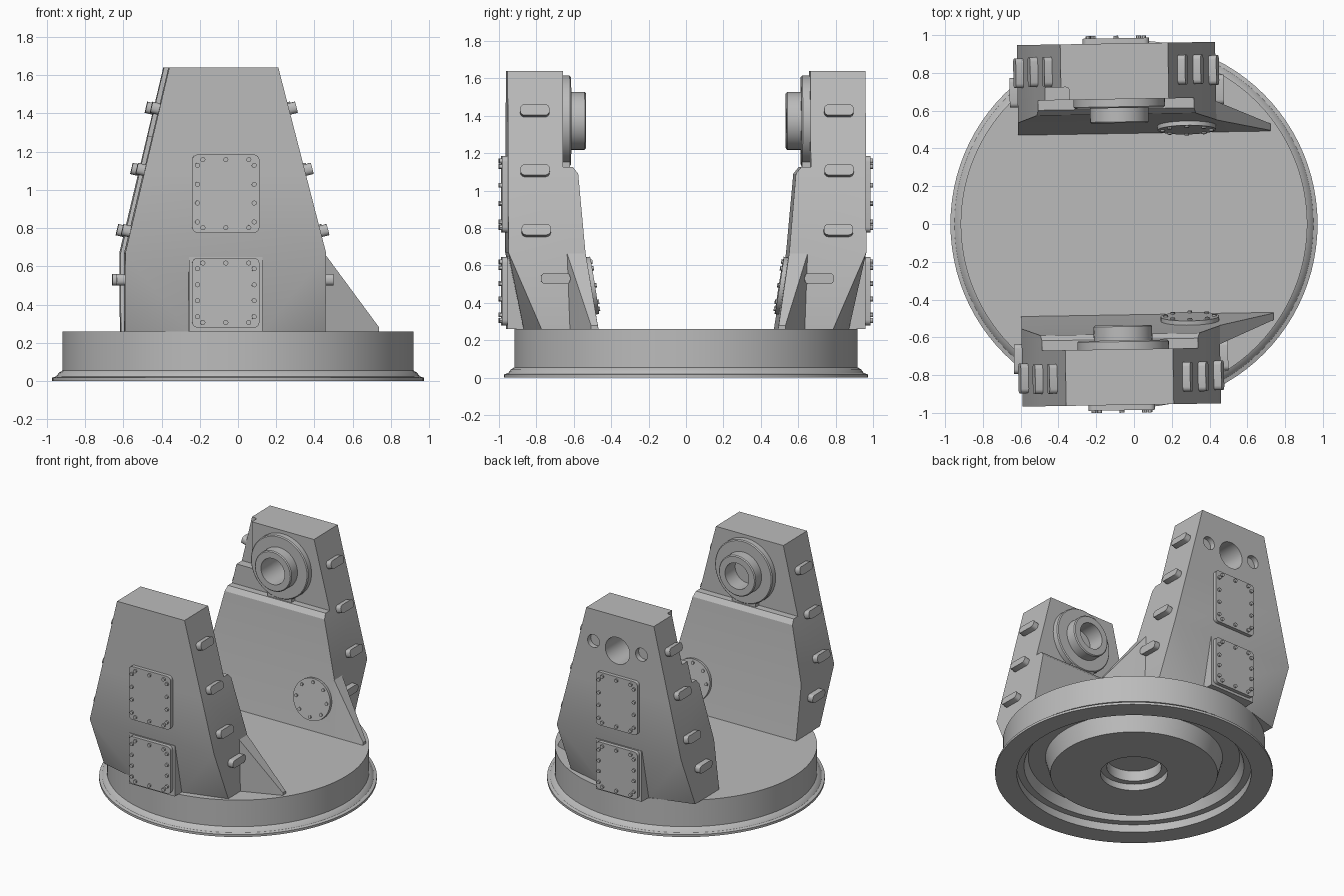
import bpy, bmesh, math
from mathutils import Matrix, Vector

cube = bpy.data.objects.get("Cube")
if cube:
    bpy.data.objects.remove(cube, do_unlink=True)

grey = bpy.data.materials.new("machine_grey")
grey.use_nodes = True
GREY = (0.5, 0.5, 0.5, 1)
grey.diffuse_color = GREY
grey.node_tree.nodes["Principled BSDF"].inputs["Base Color"].default_value = GREY

TURN = Matrix.Rotation(0.0165, 4, 'Z')
MIRROR = Matrix.Scale(-1, 4, (0, 1, 0))
SIDES = {"rear": TURN, "front": TURN @ MIRROR}
CX = -0.08  # arm centre line


def make(name, bm, matrix=Matrix()):
    mesh = bpy.data.meshes.new(name)
    copy = bm.copy()
    copy.transform(matrix)
    bmesh.ops.recalc_face_normals(copy, faces=copy.faces)
    copy.to_mesh(mesh)
    copy.free()
    mesh.materials.append(grey)
    obj = bpy.data.objects.new(name, mesh)
    bpy.context.collection.objects.link(obj)
    return obj


def pair(name, bm):
    """One copy of a part for each arm."""
    return {side: make(side + "_" + name, bm, m) for side, m in SIDES.items()}


def box(bm, centre, size, axis=1, radius=0.0, tilt=0.0):
    """Box whose edges along one axis are rounded."""
    tmp = bmesh.new()
    bmesh.ops.create_cube(tmp, size=1, matrix=Matrix.Diagonal((*size, 1)))
    if radius:
        edges = [e for e in tmp.edges
                 if abs((e.verts[0].co - e.verts[1].co)[axis]) > 1e-5]
        bmesh.ops.bevel(tmp, geom=edges, offset=radius, segments=4,
                        profile=0.5, affect='EDGES')
    tmp.transform(Matrix.Translation(centre) @ Matrix.Rotation(tilt, 4, 'Y'))
    mesh = bpy.data.meshes.new("tmp")
    tmp.to_mesh(mesh)
    bm.from_mesh(mesh)
    bpy.data.meshes.remove(mesh)
    tmp.free()


def cylinder(bm, centre, radius, depth, normal=(0, 1, 0), sides=48):
    rot = Vector(normal).to_track_quat('Z', 'Y').to_matrix().to_4x4()
    bmesh.ops.create_cone(bm, cap_ends=True, segments=sides, radius1=radius,
                          radius2=radius, depth=depth,
                          matrix=Matrix.Translation(centre) @ rot)


def lathe(profile, closed=False, steps=96):
    """Spin (radius, height) points around z."""
    bm = bmesh.new()
    rings = [[bm.verts.new((r * math.cos(a), r * math.sin(a), z)) for r, z in profile]
             for a in (math.tau * i / steps for i in range(steps))]
    n = len(profile)
    for i in range(steps):
        a, b = rings[i], rings[(i + 1) % steps]
        for j in range(n if closed else n - 1):
            k = (j + 1) % n
            bm.faces.new((a[j], b[j], b[k], a[k]))
    bmesh.ops.remove_doubles(bm, verts=bm.verts, dist=1e-5)
    return bm


# Turntable base: stepped rim, hollow ring and stepped bore underneath
make("turntable_base", lathe([
    (0, 0.26), (0.918, 0.26), (0.918, 0.055), (0.935, 0.045), (0.95, 0.025),
    (0.972, 0.018), (0.972, 0), (0.82, 0), (0.82, 0.06), (0.77, 0.06),
    (0.74, 0.13), (0.62, 0.13), (0.585, 0), (0.235, 0), (0.235, 0.05),
    (0.19, 0.05), (0.19, 0.13), (0, 0.13)]))


def edges_at(z):
    """Left and right x of the arm at a height."""
    t = max(0, (z - 0.67) / 0.97)
    return -0.605 + 0.23 * t, 0.445 - 0.25 * t


# Arm body: lofted rings, lower outer corners folded in
bm = bmesh.new()
rings = []
for z, inner in ((0.26, 0.48), (0.67, 0.545), (1.09, 0.582), (1.125, 0.61),
                 (1.125, 0.662), (1.64, 0.662)):
    x0, x1 = edges_at(z)
    low = z < 0.5
    corner, middle = (0.78, 0.87) if low else (0.957, 0.957)
    m0, m1 = (-0.276, 0.115) if low else (x0, x1)
    pts = [(x0, inner), (x1, inner), (x1, corner), (m1, middle), (m0, middle), (x0, corner)]
    rings.append([bm.verts.new((x, y, z)) for x, y in pts])
for a, b in zip(rings, rings[1:]):
    for j in range(6):
        k = (j + 1) % 6
        bm.faces.new((a[j], a[k], b[k], b[j]))
bm.faces.new(rings[0])
bm.faces.new(rings[-1])
bmesh.ops.remove_doubles(bm, verts=bm.verts, dist=1e-5)
bodies = pair("arm_body", bm)

# Cutters: shaft bore, two blind holes, inner corner notch
cut = bmesh.new()
cylinder(cut, (-0.068, 0.8, 1.373), 0.103, 1.0)
for x in (-0.27, 0.135):
    cylinder(cut, (x, 0.957, 1.395), 0.05, 0.08, sides=32)
box(cut, (-0.63, 0.53, 1.58), (0.6, 0.4, 0.6), 2, 0.02)
cutters = pair("cutter", cut)
for side, body in bodies.items():
    cutters[side].hide_render = True
    mod = body.modifiers.new("holes", 'BOOLEAN')
    mod.operation, mod.solver, mod.object = 'DIFFERENCE', 'EXACT', cutters[side]
    bpy.context.view_layer.update()
    graph = bpy.context.evaluated_depsgraph_get()
    mesh = bpy.data.meshes.new_from_object(body.evaluated_get(graph))
    body.modifiers.clear()
    body.data = mesh
    bpy.data.objects.remove(cutters[side], do_unlink=True)

# Bearing hub: flange and boss around the bore
hub = lathe([(0.1, 0.535), (0.148, 0.535), (0.155, 0.542), (0.155, 0.615),
             (0.235, 0.615), (0.242, 0.622), (0.242, 0.67), (0.1, 0.67)], True, 64)
hub.transform(Matrix.Translation((-0.068, 0, 1.373)) @ Matrix(
    ((1, 0, 0, 0), (0, 0, 1, 0), (0, 1, 0, 0), (0, 0, 0, 1))))
pair("bearing_hub", hub)
bm = bmesh.new()
box(bm, (-0.068, 0.645, 1.15), (0.2, 0.05, 0.07))
pair("hub_foot", bm)

# Triangular wing brace
bm = bmesh.new()
for p in ((0.44, 0.545, 0.67), (0.44, 0.645, 0.67), (0.44, 0.48, 0.26), (0.44, 0.63, 0.26),
          (0.73, 0.48, 0.26), (0.73, 0.52, 0.26), (0.73, 0.484, 0.28), (0.73, 0.52, 0.28)):
    bm.verts.new(p)
bmesh.ops.convex_hull(bm, input=bm.verts)
pair("wing_brace", bm)

# Box behind the lower cover
bm = bmesh.new()
box(bm, (CX, 0.88, 0.455), (0.386, 0.154, 0.39))
pair("cover_housing", bm)

# Bolted rectangular covers
for name, z, h in (("upper_cover", 0.98, 0.41), ("lower_cover", 0.462, 0.365)):
    bm = bmesh.new()
    w = 0.352
    box(bm, (CX, 0.967, z), (w, 0.036, h), 1, 0.03)
    dx, dz = w / 2 - 0.028, h / 2 - 0.027
    spots = [(x, s * dz) for s in (-1, 1) for x in (-0.12, 0, 0.12)]
    spots += [(s * dx, f * (dz - 0.03)) for s in (-1, 1) for f in (-1, -0.33, 0.33, 1)]
    for x, up in spots:
        cylinder(bm, (CX + x, 0.988, z + up), 0.013, 0.02, sides=12)
    pair(name, bm)

# Round inspection cover on the sloping inner face
bm = bmesh.new()
normal = Vector((0, -0.41, 0.065)).normalized()
centre = Vector((0.288, 0.5165, 0.49))
cylinder(bm, centre + normal * 0.008, 0.155, 0.03, normal)
across, up = Vector((1, 0, 0)), normal.cross(Vector((1, 0, 0)))
for i in range(8):
    a = math.tau * i / 8
    spot = centre + (across * math.cos(a) + up * math.sin(a)) * 0.128
    cylinder(bm, spot + normal * 0.022, 0.012, 0.02, normal, 12)
pair("round_cover", bm)

# Side lugs, square to the arm edges
for i, (z, y) in enumerate(((1.425, 0.813), (1.105, 0.813), (0.785, 0.808), (0.53, 0.705))):
    bm = bmesh.new()
    x0, x1 = edges_at(z)
    sloped = z > 0.67
    for x, s, slope in ((x0, -1, 0.23), (x1, 1, -0.25)):
        tilt = math.atan(slope / 0.97) if sloped else 0
        box(bm, (x + s * 0.012, y, z), (0.06, 0.157, 0.06), 0, 0.024, tilt)
    pair("side_lugs_%d" % (i + 1), bm)

# Smooth the round parts, keep the hard edges
bpy.ops.object.select_all(action='DESELECT')
for obj in bpy.context.collection.objects:
    if obj.type == 'MESH':
        obj.select_set(True)
        bpy.context.view_layer.objects.active = obj
bpy.ops.object.shade_smooth_by_angle(angle=math.radians(30))
